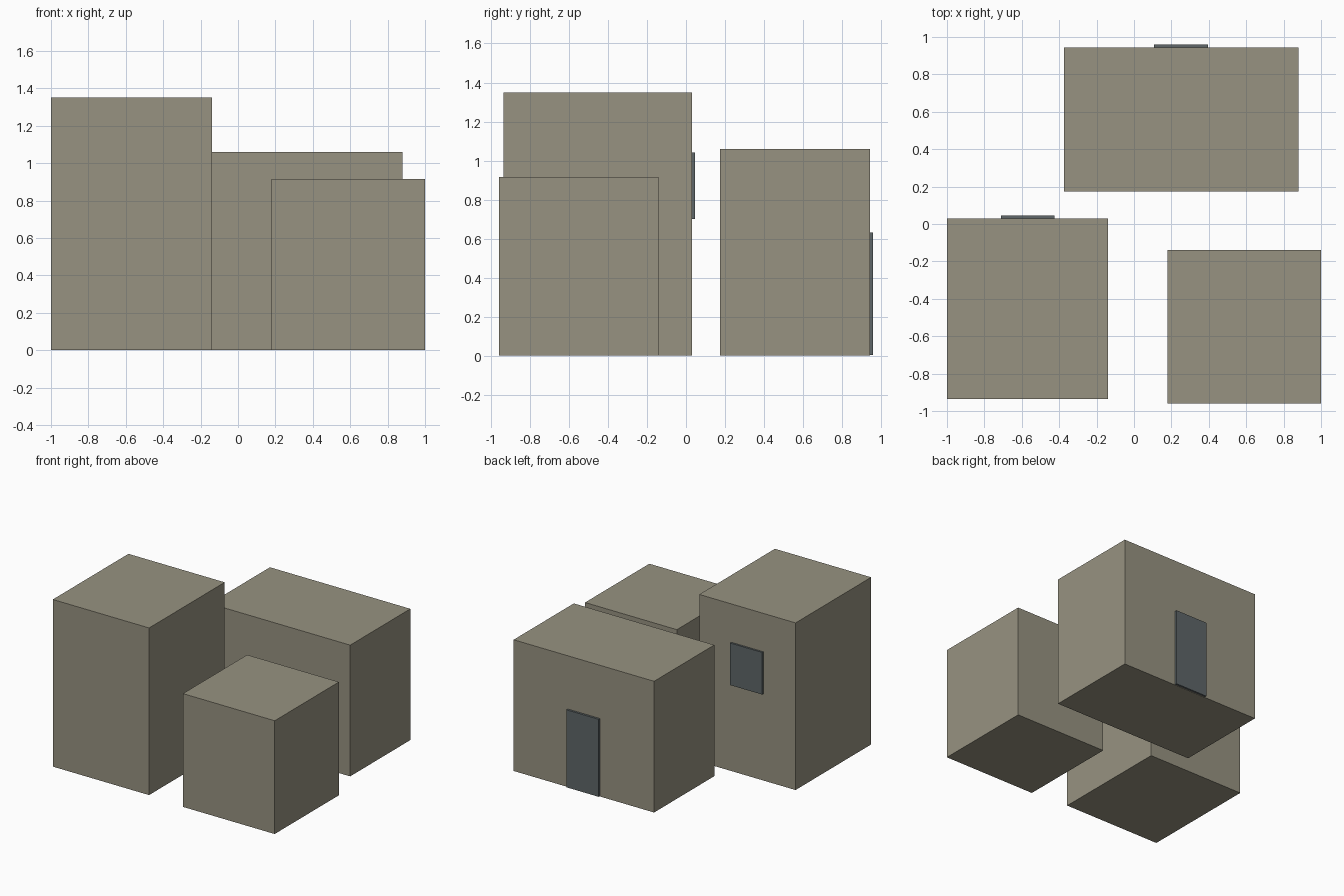
import bpy
import bmesh
from mathutils import Vector

cube = bpy.data.objects.get("Cube")
if cube:
    bpy.data.objects.remove(cube, do_unlink=True)


def make_material(name, rgb):
    mat = bpy.data.materials.new(name)
    mat.use_nodes = True
    color = (*rgb, 1.0)
    mat.diffuse_color = color
    mat.node_tree.nodes["Principled BSDF"].inputs["Base Color"].default_value = color
    return mat


def make_box(name, low, high, mat):
    """Box spanning two opposite corners."""
    low, high = Vector(low), Vector(high)
    size, centre = high - low, (low + high) / 2
    bm = bmesh.new()
    bmesh.ops.create_cube(bm, size=1.0)
    bmesh.ops.scale(bm, vec=size, verts=bm.verts)
    mesh = bpy.data.meshes.new(name)
    bm.to_mesh(mesh)
    bm.free()
    mesh.materials.append(mat)
    obj = bpy.data.objects.new(name, mesh)
    obj.location = centre
    bpy.context.collection.objects.link(obj)
    return obj


wall = make_material("warm grey plaster", (0.31, 0.29, 0.22))
slate = make_material("dark slate", (0.112, 0.133, 0.138))

# Three separate building blocks
make_box("tall_block", (-1.0, -0.935, 0), (-0.14, 0.03, 1.35), wall)
make_box("small_block", (0.18, -0.96, 0), (1.0, -0.14, 0.915), wall)
make_box("wide_block", (-0.375, 0.175, 0), (0.88, 0.943, 1.06), wall)

# Door and window panels standing proud of the back walls
make_box("door", (0.108, 0.943, 0.004), (0.395, 0.96, 0.63), slate)
make_box("window", (-0.712, 0.03, 0.70), (-0.425, 0.045, 1.04), slate)
